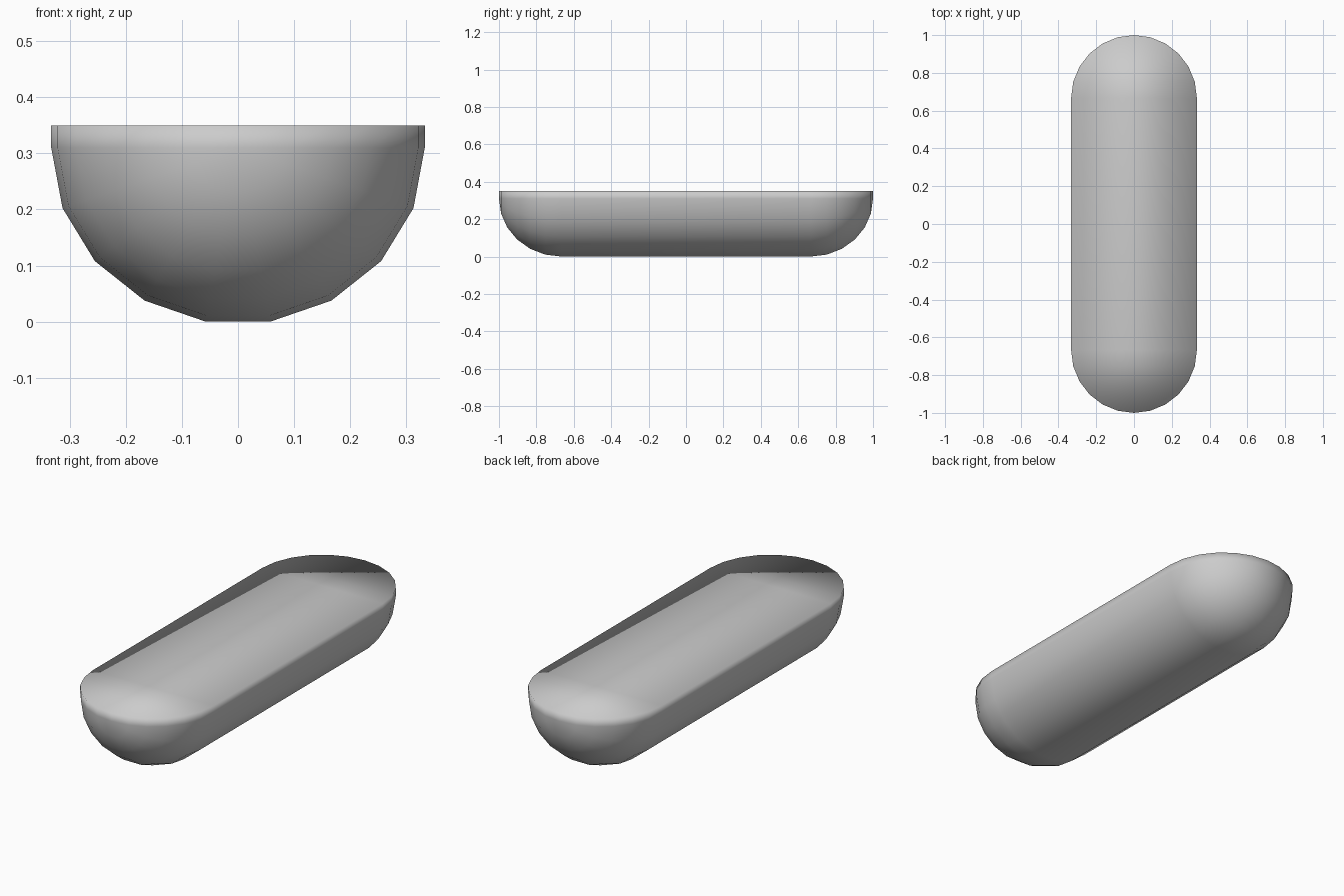
import bpy, bmesh
from math import sin, cos, radians

if "Cube" in bpy.data.objects:
    bpy.data.objects.remove(bpy.data.objects["Cube"])

R, MID, TOP, HALF = 0.333, 0.31, 0.35, 0.667   # half width, widest height, flat top, straight half length
RZ = MID / cos(radians(10))

# Cross-section: 18-sided lower half-round with a short upright lip
section = [(-1, TOP, 0)]
for a in (-90, -70, -50, -30, -10, 10, 30, 50, 70, 90):
    section.append((sin(radians(a)), MID, cos(radians(a))))
section.append((1, TOP, 0))

# Rings along the length: rounded cap, straight middle, rounded cap
rings = [(HALF + (1 - HALF) * sin(radians(t)), cos(radians(t))) for t in range(0, 91, 15)]
rings = [(-y, s) for y, s in reversed(rings)] + rings

bm = bmesh.new()
loops = [[bm.verts.new((R * s * x, y, z - RZ * s * d)) for x, z, d in section] for y, s in rings]
n = len(section)
for a, b in zip(loops, loops[1:]):
    for i in range(n):
        j = (i + 1) % n
        bm.faces.new((a[i], a[j], b[j], b[i]))

# Close the tips and orient outward
bmesh.ops.remove_doubles(bm, verts=bm.verts, dist=1e-4)
bmesh.ops.recalc_face_normals(bm, faces=bm.faces)
for f in bm.faces:
    f.smooth = True

mesh = bpy.data.meshes.new("half_capsule_body")
bm.to_mesh(mesh)
bm.free()
body = bpy.data.objects.new("half_capsule_body", mesh)
bpy.context.collection.objects.link(body)
